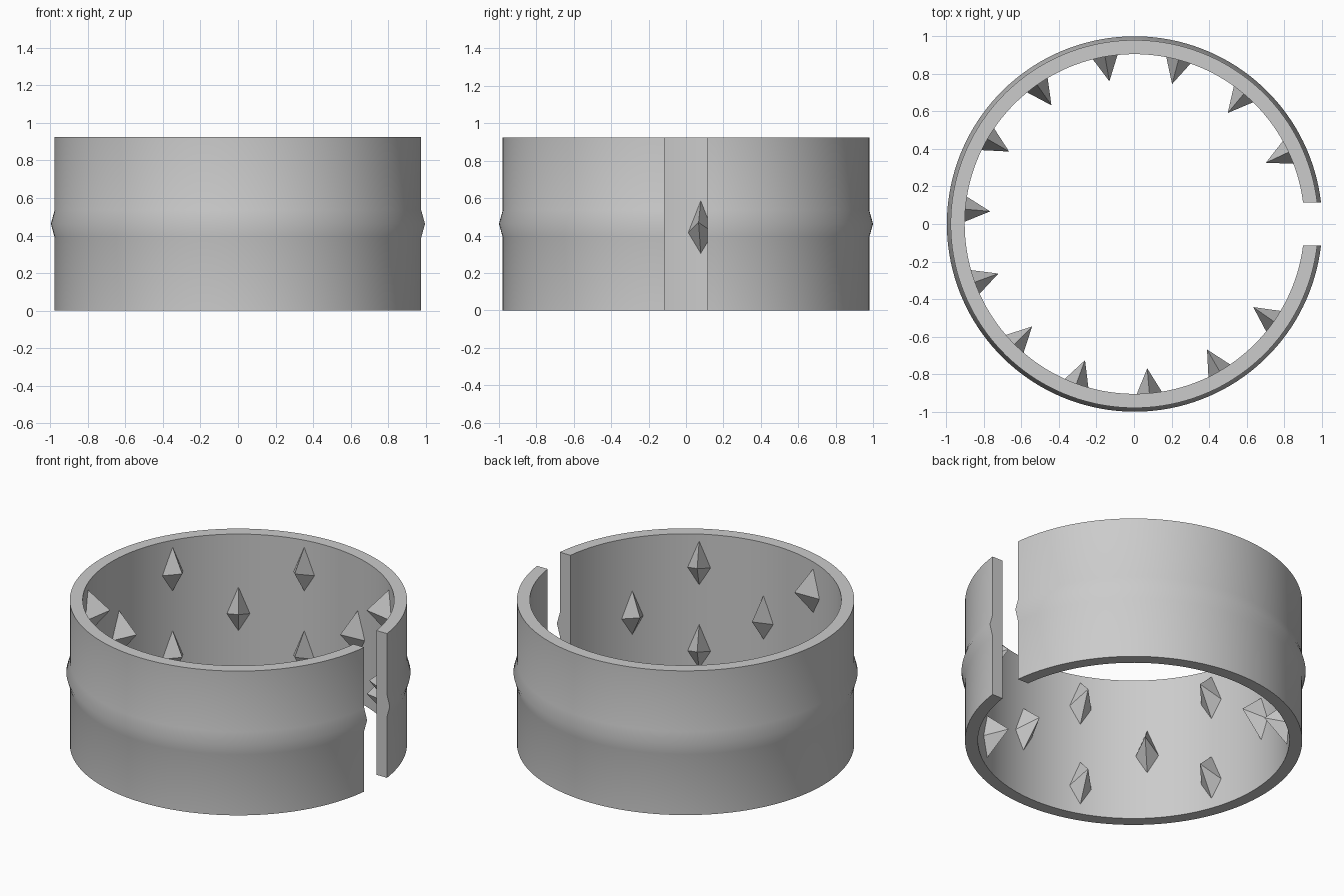
import bpy, bmesh
from math import asin, cos, sin, pi, radians

cube = bpy.data.objects.get("Cube")
if cube:
    bpy.data.objects.remove(cube, do_unlink=True)

SHIFT = 0.003        # recentres the open band on x
HEIGHT = 0.925
HALF_GAP = 0.115
INNER = 0.905

grey = bpy.data.materials.new("plain grey")
grey.use_nodes = True
grey.diffuse_color = (0.6, 0.6, 0.6, 1)
grey.node_tree.nodes["Principled BSDF"].inputs["Base Color"].default_value = (0.6, 0.6, 0.6, 1)


def finish(bm, name):
    bmesh.ops.recalc_face_normals(bm, faces=bm.faces)
    mesh = bpy.data.meshes.new(name)
    bm.to_mesh(mesh)
    bm.free()
    mesh.materials.append(grey)
    obj = bpy.data.objects.new(name, mesh)
    bpy.context.collection.objects.link(obj)
    return obj


# Open band: wall section swept around, with flat parallel ends at the gap
def make_band():
    section = [(INNER, 0), (0.98, 0), (0.98, 0.39), (1.0, HEIGHT / 2),
               (0.98, 0.535), (0.98, HEIGHT), (INNER, HEIGHT)]
    steps = 144
    bm = bmesh.new()
    rows = []
    for i in range(steps + 1):
        row = []
        for r, z in section:
            start = asin(HALF_GAP / r)
            a = start + (2 * pi - 2 * start) * i / steps
            row.append(bm.verts.new((r * cos(a) + SHIFT, r * sin(a), z)))
        rows.append(row)
    n = len(section)
    for a, b in zip(rows, rows[1:]):
        for j in range(n):
            k = (j + 1) % n
            bm.faces.new((a[j], a[k], b[k], b[j]))
    bm.faces.new(rows[0])
    bm.faces.new(rows[-1])
    band = finish(bm, "open_band")
    bpy.ops.object.select_all(action='DESELECT')
    band.select_set(True)
    bpy.context.view_layer.objects.active = band
    bpy.ops.object.shade_smooth_by_angle(angle=radians(35))


# Kite-based spike on the inner wall, pointing to the centre
def make_spike(name, angle, z):
    c, s = cos(angle), sin(angle)

    def point(r, side, up):
        return bm.verts.new((r * c - side * s + SHIFT, r * s + side * c, z + up))

    bm = bmesh.new()
    base = [point(INNER, 0, 0.14), point(INNER, 0.068, -0.03),
            point(INNER, 0, -0.14), point(INNER, -0.068, -0.03)]
    tip = point(0.772, 0, 0.025)
    bm.faces.new(base)
    for j in range(4):
        bm.faces.new((base[j], base[(j + 1) % 4], tip))
    finish(bm, name)


make_band()

# Columns alternate between one middle spike and an upper and lower pair
for k in range(13):
    angle = radians(25 * (k + 1))
    if k % 2:
        make_spike(f"upper_spike_{k}", angle, 0.74)
        make_spike(f"lower_spike_{k}", angle, 0.205)
    else:
        make_spike(f"middle_spike_{k}", angle, 0.445)
